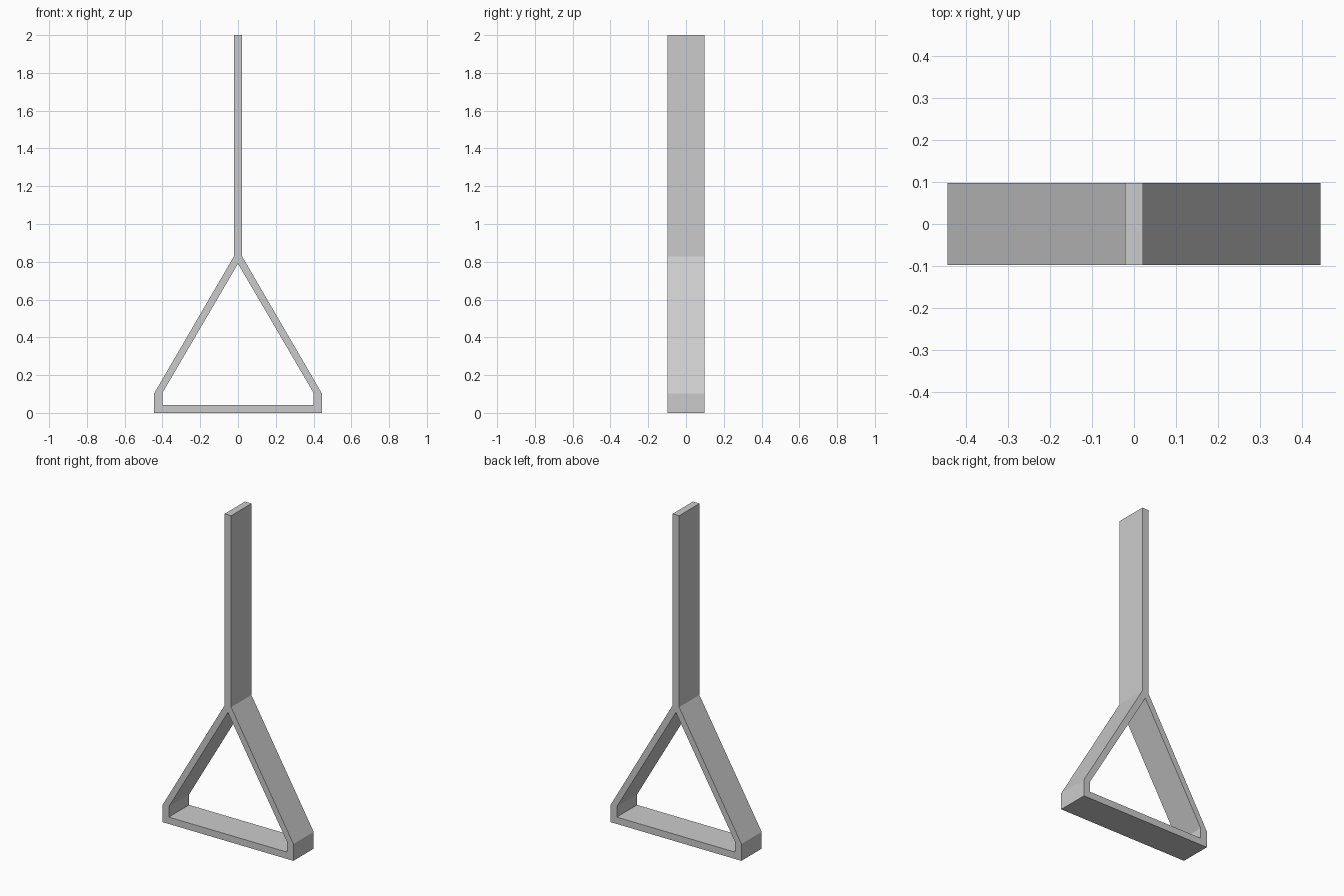
import bpy

if "Cube" in bpy.data.objects:
    bpy.data.objects.remove(bpy.data.objects["Cube"])

# Right half of the strap outline: outer edge and inner edge, as (x, z)
outer = [(0, 0), (0.444, 0), (0.444, 0.103), (0.022, 0.828), (0.022, 2)]
inner = [(0, 0.042), (0.4, 0.042), (0.4, 0.106), (0, 0.79), (0, 2)]
n = len(outer)

verts = [(x, 0, z) for x, z in outer + inner]
faces = [(i, i + 1, n + i + 1, n + i) for i in range(n - 1)]

mesh = bpy.data.meshes.new("hanging_strap_handle")
mesh.from_pydata(verts, [], faces)
strap = bpy.data.objects.new("hanging_strap_handle", mesh)
bpy.context.collection.objects.link(strap)

# Left half
mirror = strap.modifiers.new("mirror", 'MIRROR')
mirror.use_axis = (True, False, False)
mirror.use_clip = True

# Band width, front to back
width = strap.modifiers.new("width", 'SOLIDIFY')
width.thickness = 0.196
width.offset = 0
